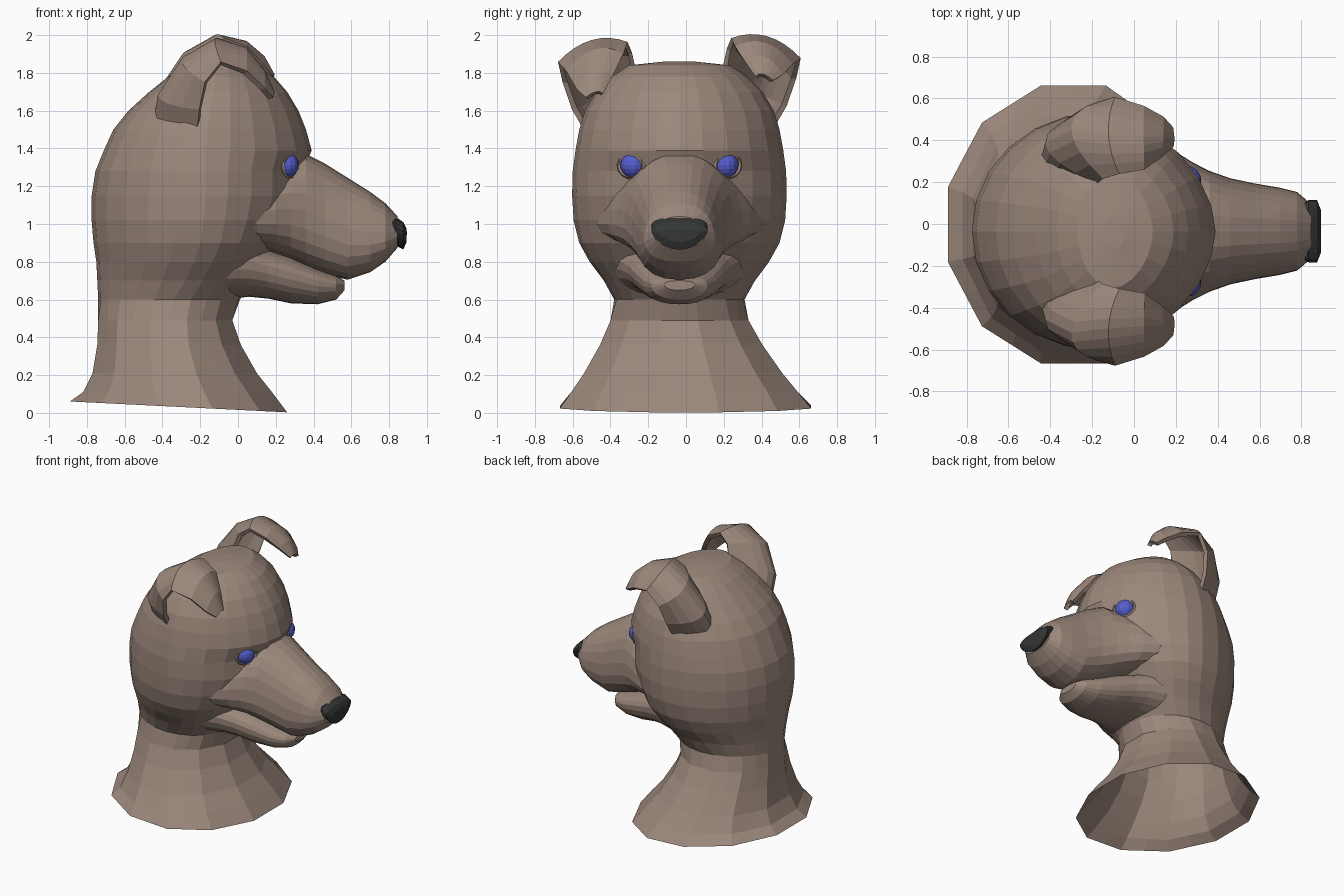
import bpy, bmesh, math
from mathutils import Vector

cube = bpy.data.objects.get("Cube")
if cube:
    bpy.data.objects.remove(cube, do_unlink=True)

MID = -0.035  # symmetry plane of the head


def material(name, color, rough):
    m = bpy.data.materials.new(name)
    m.use_nodes = True
    m.diffuse_color = (*color, 1)
    bsdf = m.node_tree.nodes["Principled BSDF"]
    bsdf.inputs["Base Color"].default_value = (*color, 1)
    bsdf.inputs["Roughness"].default_value = rough
    return m


fur = material("brown fur", (0.33, 0.245, 0.2), 0.8)
blue = material("blue eye", (0.09, 0.11, 0.6), 0.5)
black = material("dark nose", (0.035, 0.037, 0.037), 0.6)


def finish(name, bm, mat):
    bmesh.ops.recalc_face_normals(bm, faces=bm.faces)
    mesh = bpy.data.meshes.new(name)
    bm.to_mesh(mesh)
    bm.free()
    mesh.materials.append(mat)
    obj = bpy.data.objects.new(name, mesh)
    bpy.context.collection.objects.link(obj)
    return obj


def loft(name, rings, mat, closed=True, cap_start=False, cap_end=False):
    """Skin a list of rings that have equal point counts."""
    bm = bmesh.new()
    rows = [[bm.verts.new(p) for p in ring] for ring in rings]
    n = len(rows[0])
    for a, b in zip(rows, rows[1:]):
        for i in range(n if closed else n - 1):
            j = (i + 1) % n
            bm.faces.new((a[i], a[j], b[j], b[i]))
    if cap_start:
        bm.faces.new(rows[0])
    if cap_end:
        bm.faces.new(rows[-1])
    bmesh.ops.remove_doubles(bm, verts=bm.verts, dist=0.0005)
    return finish(name, bm, mat)


def power(v, e):
    return math.copysign(abs(v) ** e, v)


# Neck and skull: z, back x, widest x, front x, half width
def skull_ring(z, back, wide, front, half, n=24):
    pts = []
    y0 = MID * min(1, z / 0.5)
    tilt = -0.05 if z < 0.1 else 0
    e = 1.1 if z > 1.0 else 1.0
    coarse = z < 0.55
    grow = 1 / math.cos(math.tau / n) if coarse else 1
    for i in range(n):
        a = math.tau * i / n
        c, s = math.cos(a) * grow, math.sin(a) * grow
        if c > 0:
            x = wide + (front - wide) * power(c, e)
            y = half * power(s, e)
        else:
            x, y = wide + (wide - back) * c, half * s
        pts.append(Vector((x, y0 + y, z + tilt * (x - wide))))
    if coarse:  # the neck has half as many sides
        for i in range(0, n, 2):
            pts[i] = (pts[i - 1] + pts[i + 1]) / 2
    return pts


SKULL = [
    (0.03, -0.89, -0.28, 0.26, 0.665), (0.11, -0.82, -0.31, 0.18, 0.60),
    (0.21, -0.77, -0.34, 0.10, 0.525), (0.36, -0.745, -0.36, 0.015, 0.43),
    (0.49, -0.74, -0.36, -0.03, 0.365), (0.6, -0.74, -0.34, 0.01, 0.345),
    (0.7, -0.745, -0.28, 0.08, 0.40), (0.8, -0.75, -0.23, 0.14, 0.475),
    (0.9, -0.765, -0.2, 0.22, 0.53), (1.02, -0.775, -0.18, 0.31, 0.56),
    (1.15, -0.775, -0.17, 0.345, 0.568), (1.28, -0.755, -0.17, 0.345, 0.565),
    (1.39, -0.71, -0.17, 0.39, 0.55), (1.5, -0.66, -0.16, 0.36, 0.53),
    (1.6, -0.58, -0.15, 0.32, 0.5), (1.7, -0.47, -0.13, 0.26, 0.44),
    (1.78, -0.37, -0.12, 0.19, 0.36), (1.84, -0.27, -0.1, 0.09, 0.27),
    (1.86, -0.14, -0.09, -0.04, 0.08),
]
loft("neck_and_skull", [skull_ring(*r) for r in SKULL], fur, cap_end=True)


# Muzzle parts: x, bottom z, top z, half width; taper narrows the top
def muzzle_ring(x, low, high, half, taper, e=0.85, n=24):
    mid, h = (low + high) / 2, (high - low) / 2
    pts = []
    for i in range(n):
        a = math.tau * i / n
        s, c = power(math.sin(a), e), power(math.cos(a), e)
        pts.append(Vector((x, MID + half * c * (1 - taper * s), mid + h * s)))
    return pts


def muzzle(name, data, mat, taper):
    rings = [muzzle_ring(*r, taper) for r in data]
    return loft(name, rings, mat, cap_start=True, cap_end=True)


muzzle("upper_muzzle", [
    (-0.02, 0.88, 1.2, 0.47), (0.1, 0.87, 1.25, 0.425),
    (0.2, 0.84, 1.31, 0.375), (0.28, 0.81, 1.35, 0.325),
    (0.36, 0.77, 1.37, 0.285), (0.46, 0.735, 1.32, 0.25),
    (0.58, 0.705, 1.245, 0.225), (0.7, 0.745, 1.17, 0.205),
    (0.78, 0.8, 1.11, 0.185), (0.845, 0.875, 1.04, 0.13),
], fur, 0.14)
muzzle("lower_jaw", [
    (-0.16, 0.6, 0.92, 0.36), (-0.04, 0.605, 0.92, 0.345),
    (0.06, 0.615, 0.9, 0.31), (0.16, 0.605, 0.87, 0.27),
    (0.28, 0.58, 0.83, 0.235), (0.42, 0.575, 0.765, 0.19),
    (0.52, 0.6, 0.725, 0.145), (0.565, 0.65, 0.7, 0.08),
], fur, -0.12)
muzzle("nose", [
    (0.79, 0.96, 1.03, 0.11), (0.835, 0.885, 1.037, 0.138),
    (0.875, 0.865, 1.01, 0.138), (0.893, 0.905, 0.975, 0.095),
], black, -0.35)


def ball(name, center, scale, turn, mat):
    bm = bmesh.new()
    bmesh.ops.create_uvsphere(bm, u_segments=14, v_segments=10, radius=1)
    obj = finish(name, bm, mat)
    obj.location, obj.scale, obj.rotation_euler = center, scale, (0, 0, turn)
    return obj


# Folded ear, base to tip: inner edge, back of the cup, outer edge
EAR = [
    ((-0.18, 0.22, 1.66), (-0.44, 0.31, 1.5), (-0.22, 0.45, 1.44)),
    ((-0.17, 0.24, 1.81), (-0.41, 0.42, 1.69), (-0.2, 0.555, 1.62)),
    ((-0.14, 0.26, 1.91), (-0.29, 0.48, 1.87), (-0.17, 0.605, 1.76)),
    ((-0.07, 0.28, 1.96), (-0.12, 0.46, 1.97), (-0.09, 0.63, 1.86)),
    ((0.04, 0.30, 1.91), (0.04, 0.45, 1.93), (0.04, 0.59, 1.82)),
    ((0.12, 0.36, 1.81), (0.13, 0.45, 1.84), (0.13, 0.54, 1.75)),
    ((0.175, 0.41, 1.73), (0.18, 0.44, 1.74), (0.175, 0.49, 1.71)),
]


def ear_row(points, side, n=8):
    a, m, b = (Vector(p) for p in points)
    ctrl = 2 * m - (a + b) / 2
    row = []
    for i in range(n + 1):
        t = i / n
        p = (1 - t) ** 2 * a + 2 * t * (1 - t) * ctrl + t * t * b
        lift = side * (0.01 + 0.2 * max(0, p.x))  # one tip droops lower
        row.append(Vector((p.x, MID + side * p.y, p.z + lift)))
    return row


for side, label in ((1, "left"), (-1, "right")):
    ear = loft(label + "_ear", [ear_row(r, side) for r in EAR], fur, closed=False)
    shell = ear.modifiers.new("thickness", "SOLIDIFY")
    shell.thickness, shell.offset = 0.03, 0

    # Eye with a thin almond lid around it
    turn = side * math.radians(30)
    eye = Vector((0.252, MID + side * 0.243, 1.312))
    ball(label + "_eye", eye, (0.07, 0.07, 0.07), turn, blue)
    out = Vector((math.cos(turn), math.sin(turn), 0))
    across = Vector((-out.y, out.x, 0))
    lid = []
    for i in range(14):
        a = math.tau * i / 14
        ray = across * math.cos(a) * 1.15 + Vector((0, 0, math.sin(a)))
        lid.append([eye + out * (0.026 + 0.011 * math.cos(b))
                    + ray * (0.066 + 0.009 * math.sin(b))
                    for b in (0, math.pi / 2, math.pi, -math.pi / 2)])
    loft(label + "_eyelid", lid + lid[:1], fur)

    # Rounded nostril wing
    ball(label + "_nostril", (0.872, MID + side * 0.085, 0.95),
         (0.02, 0.04, 0.035), side * 0.3, black)
